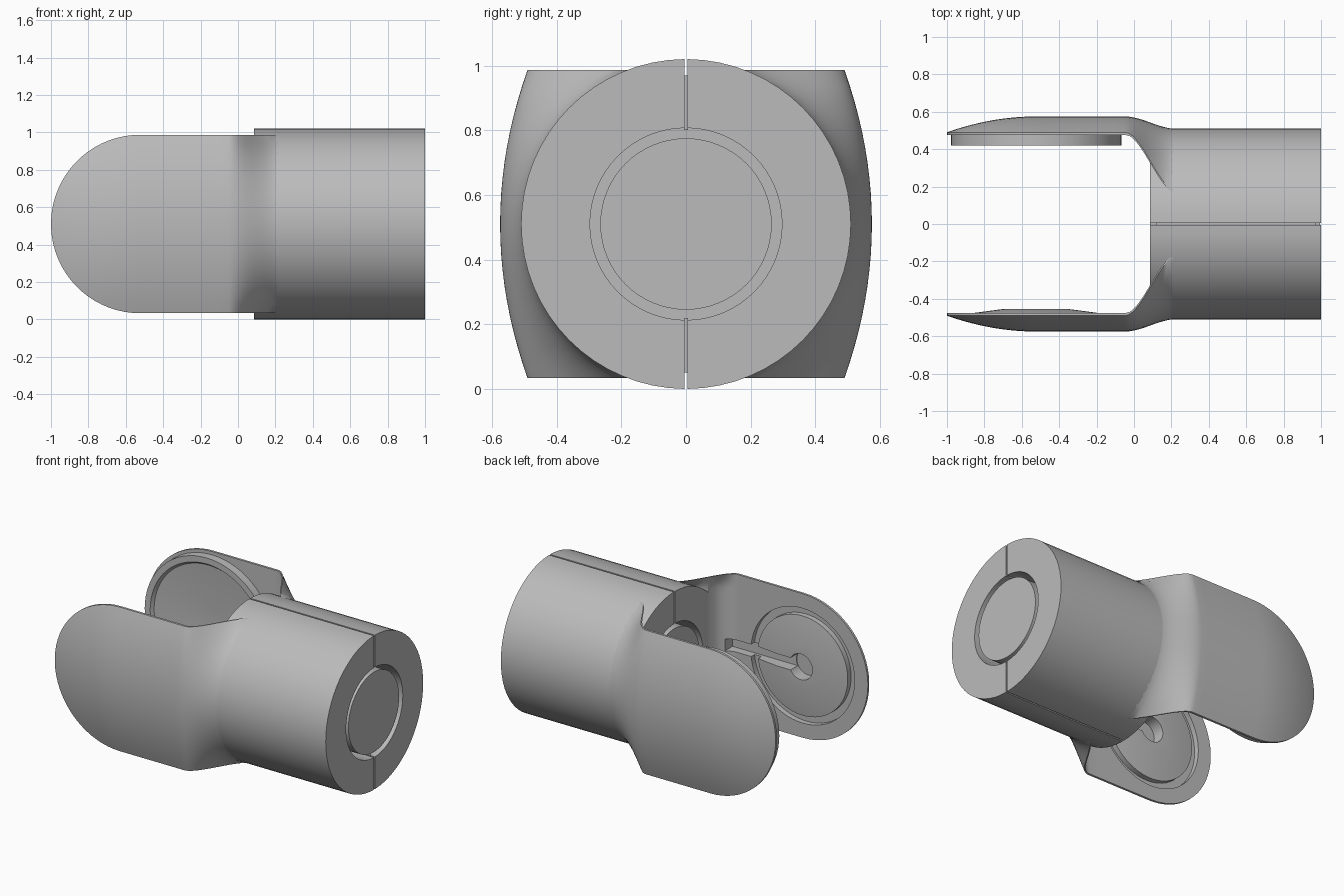
import bpy, bmesh, math
from mathutils import Matrix, Vector

cube = bpy.data.objects.get("Cube")
if cube:
    bpy.data.objects.remove(cube, do_unlink=True)

MID = 0.51            # height of the main axis
TUBE_R = 0.51
HOLE_R = 0.297
START = 0.085         # inner end of the tube
PAD_X, PAD_R = -0.523, 0.477

grey = bpy.data.materials.new("plain grey")
grey.use_nodes = True
grey.diffuse_color = (0.5, 0.5, 0.5, 1)
grey.node_tree.nodes["Principled BSDF"].inputs["Base Color"].default_value = (0.5, 0.5, 0.5, 1)


def make(name, bm):
    bmesh.ops.remove_doubles(bm, verts=bm.verts, dist=1e-5)
    bmesh.ops.recalc_face_normals(bm, faces=bm.faces)
    mesh = bpy.data.meshes.new(name)
    bm.to_mesh(mesh)
    bm.free()
    mesh.materials.append(grey)
    obj = bpy.data.objects.new(name, mesh)
    bpy.context.collection.objects.link(obj)
    return obj


def select(obj):
    bpy.ops.object.select_all(action='DESELECT')
    obj.select_set(True)
    bpy.context.view_layer.objects.active = obj


def smooth(obj):
    select(obj)
    bpy.ops.object.shade_smooth_by_angle(angle=math.radians(35))


def loft(name, rings, cap):
    """Join equal closed rings of points, optionally capping the ends."""
    bm = bmesh.new()
    loops = [[bm.verts.new(p) for p in ring] for ring in rings]
    n = len(loops[0])
    for a, b in zip(loops, loops[1:]):
        for i in range(n):
            j = (i + 1) % n
            bm.faces.new((a[i], a[j], b[j], b[i]))
    if cap:
        bm.faces.new(loops[0])
        bm.faces.new(loops[-1])
    return make(name, bm)


def lathe(name, profile, axis, centre, steps=64):
    """Turn (radius, position along axis) points around the x or y axis."""
    rings = []
    for r, h in profile:
        ring = []
        for i in range(steps):
            a = 2 * math.pi * i / steps
            u, v = r * math.cos(a), r * math.sin(a)
            ring.append(Vector((h, u, v) if axis == 'x' else (u, h, v)) + Vector(centre))
        rings.append(ring)
    return loft(name, rings, True)


def box(name, lo, hi):
    bm = bmesh.new()
    size = [b - a for a, b in zip(lo, hi)]
    mid = [(a + b) / 2 for a, b in zip(lo, hi)]
    bmesh.ops.create_cube(bm, size=1, matrix=Matrix.Translation(mid) @ Matrix.Diagonal((*size, 1)))
    return make(name, bm)


def cut(obj, cutter):
    cutter.hide_render = True
    mod = obj.modifiers.new("cut", 'BOOLEAN')
    mod.operation, mod.solver, mod.object = 'DIFFERENCE', 'EXACT', cutter
    select(obj)
    bpy.ops.object.modifier_apply(modifier=mod.name)
    bpy.data.objects.remove(cutter, do_unlink=True)


def arm_outer(x, dz):
    # domed pad that eases into the round tube
    q = math.hypot(min(x - PAD_X, 0), dz) / PAD_R
    dome = 0.575 - 0.085 * q * q
    tube = math.sqrt(max(0, 0.508 ** 2 - dz * dz))
    t = min(max((x + 0.05) / 0.28, 0), 1)
    t = t * t * (3 - 2 * t)
    return dome * (1 - t) + tube * t


def arm_inner(x, dz):
    if x <= -0.05:
        y = 0.475
    elif x <= START:
        y = 0.35 + 0.125 * math.sqrt(max(0, 1 - ((x + 0.05) / 0.135) ** 2))
    else:
        y = 0.33
    return min(y, arm_outer(x, dz) - 0.012)


def arm(name, side):
    stations = []
    for i in range(1, 19):
        a = math.radians(2 + 88 * (i - 1) / 17)
        stations.append((PAD_X - PAD_R * math.cos(a), PAD_R * math.sin(a)))
    stations += [(x, PAD_R) for x in (-0.35, -0.2, -0.1)]
    stations += [(-0.05 + 0.0135 * i, PAD_R) for i in range(11)]
    stations += [(START + 0.0243 * i, PAD_R) for i in range(1, 7)]
    ts = [i / 10 for i in range(-10, 11)]
    rings = []
    for x, half in stations:
        ring = [(x, side * arm_outer(x, t * half), MID + t * half) for t in ts]
        ring += [(x, side * arm_inner(x, t * half), MID + t * half) for t in reversed(ts)]
        rings.append(ring)
    return loft(name, rings, True)


# split tube: two half shells with a narrow seam
for side, name in ((1, "tube_back_half"), (-1, "tube_front_half")):
    section = []
    for r, order in ((TUBE_R, 1), (HOLE_R, -1)):
        edge = math.asin(0.005 / r)
        arc = [edge + (math.pi - 2 * edge) * i / 32 for i in range(33)][::order]
        section += [(side * r * math.sin(a), MID + r * math.cos(a)) for a in arc]
    smooth(loft(name, [[(x, y, z) for y, z in section] for x in (START, 1)], True))

# thin tongue set into the seam, above and below the core
for s, name in ((1, "seam_tongue_top"), (-1, "seam_tongue_bottom")):
    lo, hi = sorted((MID + s * 0.29, MID + s * 0.46))
    box(name, (0.12, -0.006, lo), (0.97, 0.006, hi))

# core pin with a wider collar hidden halfway along
smooth(lathe("core_pin", [(0.265, START), (0.265, 0.3), (0.299, 0.3), (0.299, 0.8),
                          (0.265, 0.8), (0.265, 0.995)], 'x', (0, 0, MID)))

# back arm with its dished disc
hub = (PAD_X, 0, MID)
smooth(arm("back_arm", 1))
smooth(lathe("back_disc", [(0.455, 0.49), (0.455, 0.42), (0.415, 0.42), (0.4, 0.44),
                           (0.1, 0.465)], 'y', hub))

# front arm with a round recess, and a low cone inside it
front = arm("front_arm", -1)
cut(front, lathe("recess_cutter", [(0.38, -0.51), (0.38, -0.4)], 'y', hub))
cone = lathe("front_cone", [(0.33, -0.52), (0.33, -0.475), (0.18, -0.455)], 'y', hub)

# hub hole and the channel leading from it towards the tube
for target in (front, cone):
    cut(target, lathe("hub_cutter", [(0.085, -0.535), (0.085, -0.38)], 'y', hub, 32))
    cut(target, box("channel_cutter", (PAD_X, -0.53, MID - 0.04), (0.03, -0.36, MID + 0.04)))
    smooth(target)
